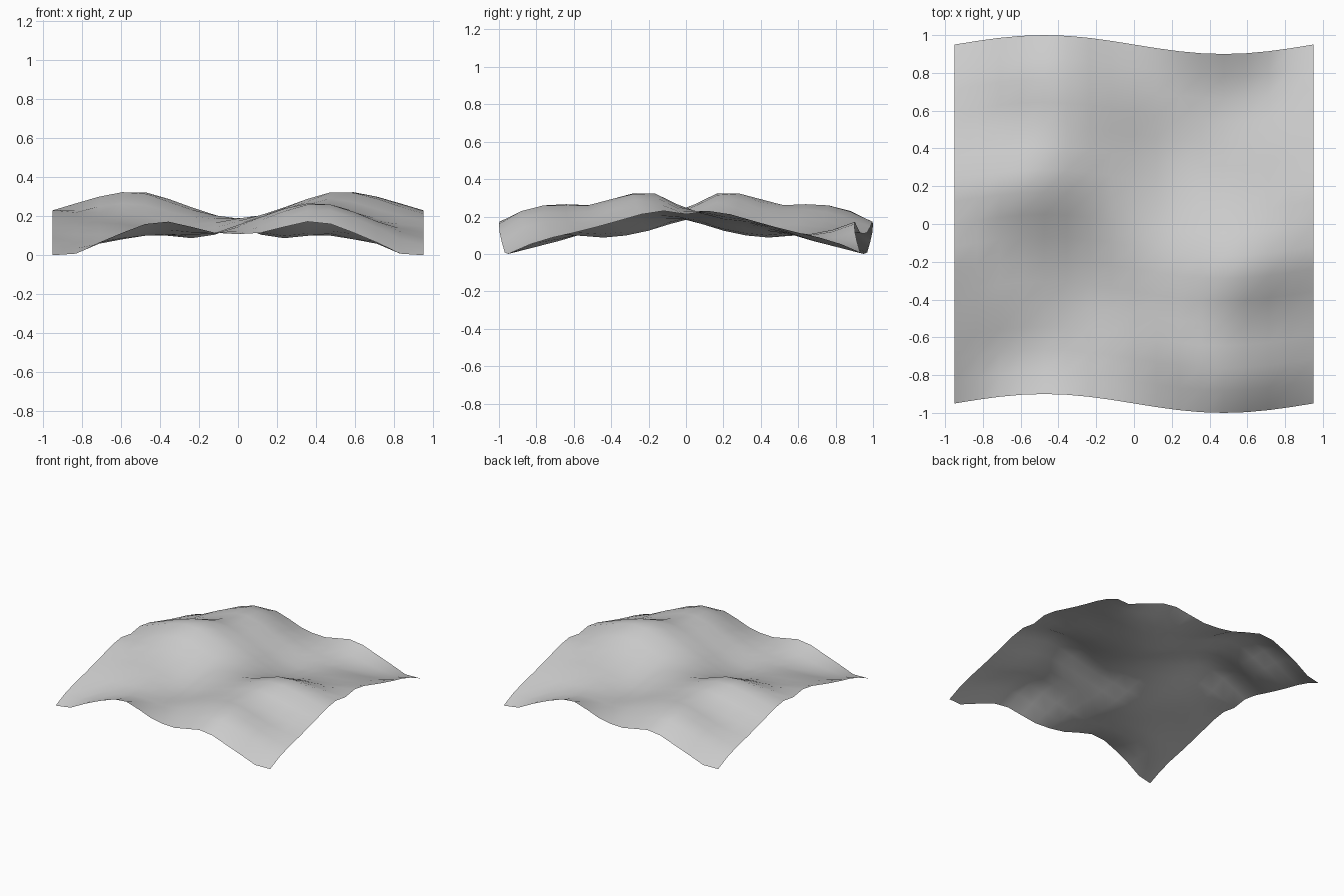
import bpy
import bmesh
from math import sin, pi

HALF = 0.95          # half width of the sheet
STEPS = 8            # grid cells from the middle to an edge

# Height profiles from the middle of the sheet out to its edge, one value per grid line
FRONT_EDGE = [.108, .115, .145, .172, .16, .115, .065, .008, 0]
MIDDLE_ACROSS = [.19, .187, .197, .224, .257, .265, .25, .23, .212]
SIDE_EDGE = [.212, .23, .212, .178, .145, .115, .088, .052, 0]
MIDDLE_ALONG = [.19, .188, .175, .16, .15, .155, .145, .125, .108]


def blend(start, end, factor):
    return start + (end - start) * factor


def bump(t):
    """Hump that peaks at five eighths of the way to an edge."""
    return sin(pi * abs(t) ** 1.5) ** 2


def sheet_height(u, v):
    """Height at the grid position u, v, both running from -1 to 1."""
    column = round(abs(u) * STEPS)
    row = round(abs(v) * STEPS)
    a = u * u
    b = v * v
    # Dome that passes through all four profiles
    across = blend(MIDDLE_ACROSS[column], FRONT_EDGE[column], b)
    along = blend(MIDDLE_ALONG[row], SIDE_EDGE[row], a)
    corners = blend(blend(MIDDLE_ACROSS[0], FRONT_EDGE[0], b),
                    blend(MIDDLE_ACROSS[-1], FRONT_EDGE[-1], b), a)
    dip = 0.035 * bump(u) * bump(v)
    # Diagonal ridges and the S-shaped valley between them
    fold = 0.09 * sin(pi * u) * (sin(pi * v) + 0.25 * sin(3 * pi * v))
    bend = 0.016 * sin(2 * pi * u) * (sin(pi * v) - 0.6 * sin(3 * pi * v))
    return across + along - corners - dip - fold - bend


def make_material(name, colour):
    material = bpy.data.materials.new(name)
    material.use_nodes = True
    material.diffuse_color = colour
    shader = material.node_tree.nodes["Principled BSDF"]
    shader.inputs["Base Color"].default_value = colour
    return material


def make_sheet(name, material):
    bm = bmesh.new()
    bmesh.ops.create_grid(bm, x_segments=2 * STEPS, y_segments=2 * STEPS, size=HALF)
    for vert in bm.verts:
        u = vert.co.x / HALF
        v = vert.co.y / HALF
        vert.co.z = max(0, sheet_height(u, v))
        # Sideways sway of the front and back edges
        vert.co.y -= 0.05 * sin(pi * u)
    for face in bm.faces:
        face.smooth = True
    mesh = bpy.data.meshes.new(name)
    bm.to_mesh(mesh)
    bm.free()
    mesh.materials.append(material)
    sheet = bpy.data.objects.new(name, mesh)
    bpy.context.collection.objects.link(sheet)
    return sheet


default_cube = bpy.data.objects.get("Cube")
if default_cube:
    bpy.data.objects.remove(default_cube, do_unlink=True)

# Rippled sheet
make_sheet("rippled_sheet", make_material("light_grey", (0.6, 0.6, 0.6, 1)))
